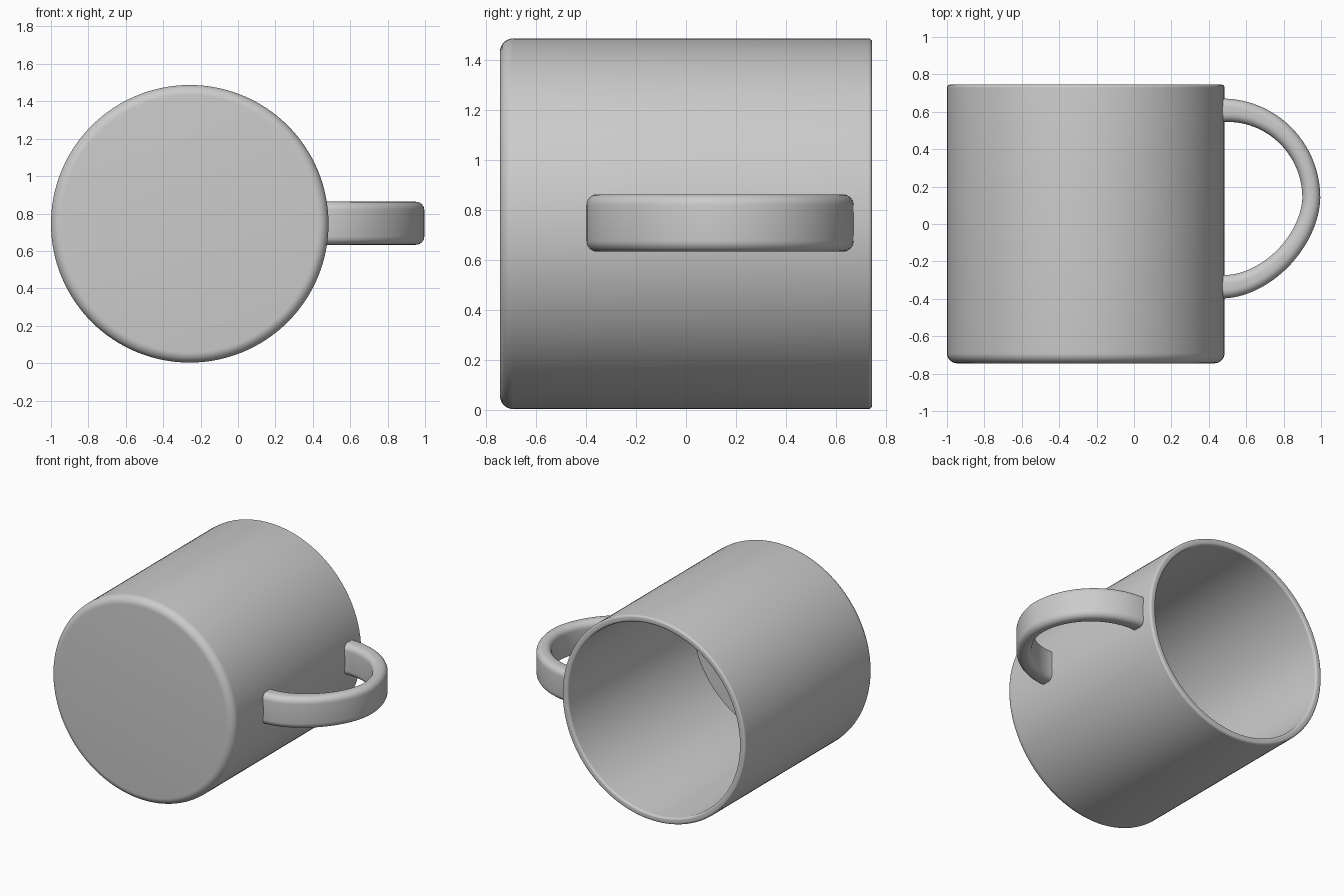
import bpy, bmesh
from math import sin, cos, pi, radians
from mathutils import Vector

cube = bpy.data.objects.get("Cube")
if cube:
    bpy.data.objects.remove(cube, do_unlink=True)

# One ceramic colour for everything
ceramic = bpy.data.materials.new("grey ceramic")
ceramic.use_nodes = True
GREY = (0.6, 0.6, 0.6, 1)
ceramic.diffuse_color = GREY
ceramic.node_tree.nodes["Principled BSDF"].inputs["Base Color"].default_value = GREY

AXIS_X, AXIS_Z = -0.258, 0.745
HALF, RADIUS, WALL = 0.745, 0.742, 0.048


def finish(name, bm):
    bmesh.ops.recalc_face_normals(bm, faces=bm.faces)
    mesh = bpy.data.meshes.new(name)
    bm.to_mesh(mesh)
    bm.free()
    mesh.materials.append(ceramic)
    obj = bpy.data.objects.new(name, mesh)
    bpy.context.collection.objects.link(obj)
    bpy.ops.object.select_all(action="DESELECT")
    obj.select_set(True)
    bpy.context.view_layer.objects.active = obj
    bpy.ops.object.shade_smooth_by_angle(angle=radians(35))
    return obj


def arc(cx, cy, r, start, end, steps=6):
    """Points on a circular arc, angles in degrees."""
    angles = [radians(start + (end - start) * i / steps) for i in range(steps + 1)]
    return [(cx + r * cos(a), cy + r * sin(a)) for a in angles]


def bridge(bm, rings):
    """Skin a list of closed vertex rings."""
    for a, b in zip(rings, rings[1:]):
        for i in range(len(a)):
            j = (i + 1) % len(a)
            bm.faces.new((a[i], a[j], b[j], b[i]))


# Mug body: rounded base, thin wall, softened lip, hollow inside
BASE_R, LIP_R, INNER = 0.055, 0.016, RADIUS - WALL
profile = (arc(RADIUS - BASE_R, -HALF + BASE_R, BASE_R, -90, 0, 8)
           + arc(RADIUS - LIP_R, HALF - LIP_R, LIP_R, 0, 90)
           + arc(INNER + LIP_R, HALF - LIP_R, LIP_R, 90, 180)
           + [(INNER, -HALF + WALL)])
bm = bmesh.new()
SIDES = 128
rings = []
for r, y in profile:
    rings.append([bm.verts.new((AXIS_X + r * cos(2 * pi * i / SIDES), y,
                                AXIS_Z + r * sin(2 * pi * i / SIDES)))
                  for i in range(SIDES)])
bridge(bm, rings)
bm.faces.new(rings[0])
bm.faces.new(rings[-1])
finish("mug_body", bm)

# Handle: a rounded strap swept along a D-shaped path
ROOT_X, MID_Y, REACH = 0.485, 0.14, 0.463
STRAP, CORNER, STEPS = 0.23, 0.044, 56
path = [Vector((ROOT_X - 0.03, MID_Y + 0.468, 0))]
for i in range(STEPS + 1):
    t = pi / 2 - pi * i / STEPS
    power, rise = (1.0, 0.468) if t > 0 else (1.13, 0.475)
    side = 1 if t > 0 else -1
    path.append(Vector((ROOT_X + REACH * cos(t) ** power if 0 < i < STEPS else ROOT_X,
                        MID_Y + side * rise * abs(sin(t)) ** power, 0)))
path.append(Vector((ROOT_X - 0.03, MID_Y - 0.475, 0)))

bm = bmesh.new()
rings = []
for i, p in enumerate(path):
    tangent = (path[min(i + 1, len(path) - 1)] - path[max(i - 1, 0)]).normalized()
    normal = Vector((-tangent.y, tangent.x, 0))
    bend = max(0, min(1, (p.x - ROOT_X) / REACH))
    u, v = 0.0625 - 0.0145 * bend - CORNER, STRAP / 2 - CORNER
    section = (arc(u, v, CORNER, 0, 90) + arc(-u, v, CORNER, 90, 180)
               + arc(-u, -v, CORNER, 180, 270) + arc(u, -v, CORNER, 270, 360))
    rings.append([bm.verts.new(p + normal * a + Vector((0, 0, AXIS_Z + 0.003 + b)))
                  for a, b in section])
bridge(bm, rings)
bm.faces.new(rings[0])
bm.faces.new(rings[-1])
finish("mug_handle", bm)
